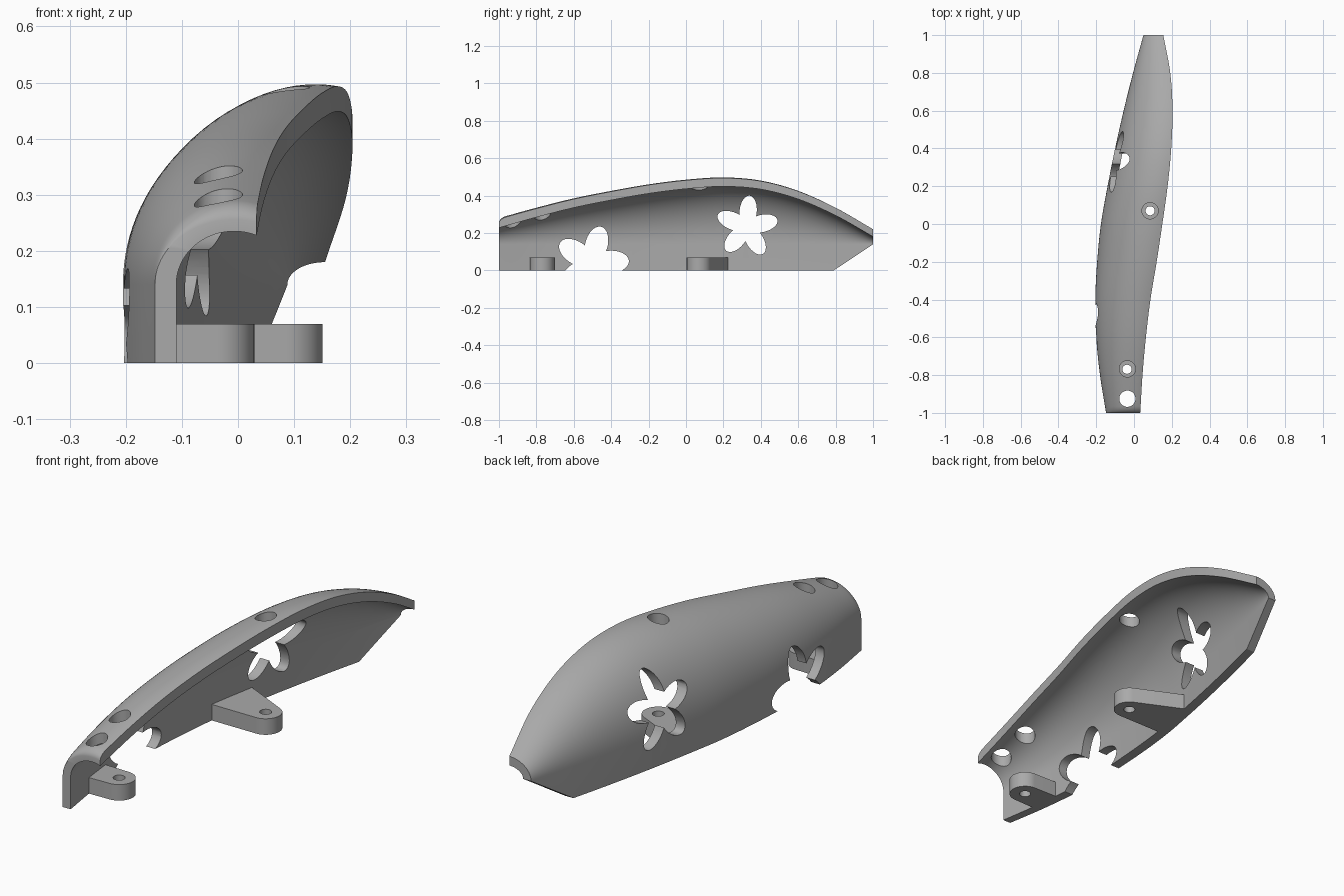
import bpy, bmesh
from math import sin, cos, acos, pi, sqrt, radians
from mathutils import Matrix, Vector

if "Cube" in bpy.data.objects:
    bpy.data.objects.remove(bpy.data.objects["Cube"])

grey = bpy.data.materials.new("plain grey")
grey.use_nodes = True
COLOUR = (0.4, 0.4, 0.4, 1)
grey.diffuse_color = COLOUR
grey.node_tree.nodes["Principled BSDF"].inputs["Base Color"].default_value = COLOUR

# Outline curves of the shell, sampled every 0.2 from y = -1 to y = 1
WALL_X = [-.148, -.18, -.2, -.205, -.195, -.175, -.14, -.1, -.055, -.005, .05]
RIM_X = [.033, .045, .063, .087, .12, .15, .178, .197, .204, .192, .155]
TOP_Z = [.28, .335, .385, .425, .46, .485, .497, .48, .425, .335, .22]
SPRING_Z = .14     # height where the straight wall turns into the arch
TAIL_Y = .79       # where the lower edge starts to rise
FILLET = .035      # rounding of the front edge
ARC_STEPS = 28


def sample(curve, y):
    """Smooth curve through evenly spaced values."""
    u = (y + 1) * 5
    i = min(int(u), len(curve) - 2)
    t = u - i
    b, c = curve[i], curve[i + 1]
    a = curve[i - 1] if i else 2 * b - c
    d = curve[i + 2] if i + 2 < len(curve) else 2 * c - b
    return b + t * ((c - a) + t * ((2 * a - 5 * b + 4 * c - d)
                                   + t * (3 * (b - c) + d - a))) / 2


def make_object(name, bm):
    bmesh.ops.recalc_face_normals(bm, faces=bm.faces)
    mesh = bpy.data.meshes.new(name)
    bm.to_mesh(mesh)
    bm.free()
    mesh.materials.append(grey)
    obj = bpy.data.objects.new(name, mesh)
    bpy.context.collection.objects.link(obj)
    return obj


def prism(name, outline, offset):
    """Extrude a closed outline of 3D points along offset."""
    bm = bmesh.new()
    base = bm.faces.new([bm.verts.new(p) for p in outline])
    top = bmesh.ops.extrude_face_region(bm, geom=[base])["geom"]
    verts = [g for g in top if isinstance(g, bmesh.types.BMVert)]
    bmesh.ops.translate(bm, verts=verts, vec=offset)
    return make_object(name, bm)


def cut(target, cutter):
    cutter.hide_render = True
    bpy.context.view_layer.objects.active = target
    mod = target.modifiers.new("cut", "BOOLEAN")
    mod.operation = "DIFFERENCE"
    mod.solver = "EXACT"
    mod.object = cutter
    bpy.ops.object.modifier_apply(modifier=mod.name)
    bpy.data.objects.remove(cutter)


def drill(target, x, y, radius, z, depth):
    ring = [(x + radius * cos(k * pi / 20), y + radius * sin(k * pi / 20), z)
            for k in range(40)]
    cut(target, prism("drill", ring, (0, 0, depth)))


def cut_flower(target, y, z, length, half_width, turn):
    """Five elliptical petals cut sideways through the wall."""
    for n in range(5):
        a = radians(turn + 72 * n)
        outline = []
        for k in range(36):
            t = 2 * pi * k / 36
            along, across = length / 2 * (1 + cos(t)), half_width * sin(t)
            outline.append((-.4, y + along * cos(a) - across * sin(a),
                            z + along * sin(a) + across * cos(a)))
        cut(target, prism("petal", outline, (.8, 0, 0)))


def arch(y, wall, rim, centre, top, floor):
    """Bottom of the wall, then the elliptical arch up to the rim."""
    a, h = centre - wall, top - SPRING_Z
    end = acos(max(-1, -(rim - centre) / a))
    pts = [(wall, y, floor)]
    for k in range(ARC_STEPS + 1):
        t = end * k / ARC_STEPS
        pts.append((centre - a * cos(t), y, SPRING_Z + h * sin(t)))
    return pts


def section(y):
    wall, rim, top = (sample(c, y) for c in (WALL_X, RIM_X, TOP_Z))
    centre = rim - .04 * (1 - max(0, y) ** 2)
    floor = max(0, (y - TAIL_Y) / (1 - TAIL_Y)) * (SPRING_Z - .001)
    thick = .045 - .007 * y * y
    f = min(1, max(0, (FILLET - 1 - y) / FILLET))
    drop = .024 * (1 - sqrt(1 - f * f))
    outer = arch(y, wall, rim, centre, top - drop, floor)
    inner = arch(y, wall + thick, rim, centre, top - .045 + .005 * max(0, y), floor)
    return outer + inner[::-1]


# Curved shell lofted from front to tail
stations = [-1, -.998, -.993, -.985, -.975]
stations += [FILLET - 1 + (TAIL_Y + 1 - FILLET) * k / 56 for k in range(56)]
stations += [TAIL_Y + (1 - TAIL_Y) * k / 10 for k in range(11)]
bm = bmesh.new()
rings = [[bm.verts.new(p) for p in section(y)] for y in stations]
for r0, r1 in zip(rings, rings[1:]):
    for k in range(len(r0)):
        j = (k + 1) % len(r0)
        bm.faces.new((r0[k], r0[j], r1[j], r1[k]))
for ring in (rings[0], rings[-1]):
    half = len(ring) // 2
    for k in range(half - 1):
        bm.faces.new((ring[k], ring[k + 1], ring[-2 - k], ring[-1 - k]))
shell = make_object("shell", bm)

# Screw access holes in the top
for x, y in ((-.035, -.925), (-.035, -.767), (.085, .07)):
    drill(shell, x, y, .043, .1, .6)

# Flower cut-outs in the side wall
cut_flower(shell, .325, .232, .168, .046, 85)
cut_flower(shell, -.505, .04, .2, .06, 75)


# Mounting tabs reaching inwards from the wall
def tab(name, x, y, radius, end_angle, wall_front, wall_back):
    outline = [(*wall_front, 0)]
    for k in range(25):
        a = radians(-90 + (end_angle + 90) * k / 24)
        outline.append((x + radius * cos(a), y + radius * sin(a), 0))
    outline.append((*wall_back, 0))
    obj = prism(name, outline, (0, 0, .07))
    drill(obj, x, y, .024, -.1, .3)
    return obj


front_tab = tab("front_tab", -.037, -.769, .066, 88, (-.16, -.838), (-.165, -.7))
rear_tab = tab("rear_tab", .085, .07, .066, 64, (-.15, .004), (-.11, .235))

# Smooth curved faces, sharp edges
bpy.ops.object.select_all(action="DESELECT")
for obj in (shell, front_tab, rear_tab):
    obj.select_set(True)
bpy.context.view_layer.objects.active = shell
bpy.ops.object.shade_smooth_by_angle(angle=radians(30))
